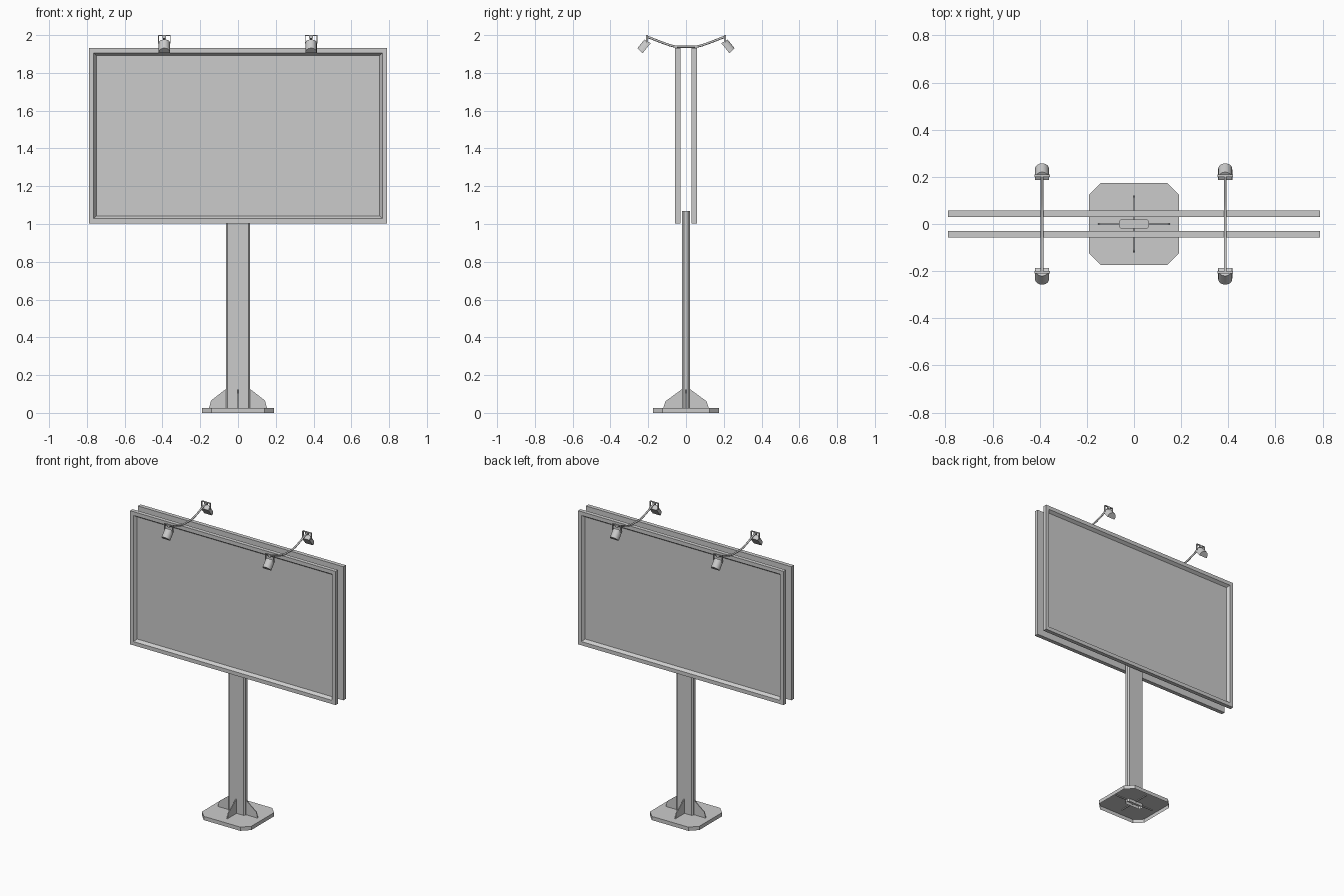
import bpy, bmesh, math
from mathutils import Vector

if "Cube" in bpy.data.objects:
    bpy.data.objects.remove(bpy.data.objects["Cube"])


def make(name, verts, faces, smooth=False):
    mesh = bpy.data.meshes.new(name)
    mesh.from_pydata([tuple(v) for v in verts], [], faces)
    bm = bmesh.new()
    bm.from_mesh(mesh)
    bmesh.ops.recalc_face_normals(bm, faces=bm.faces)
    bm.to_mesh(mesh)
    bm.free()
    ob = bpy.data.objects.new(name, mesh)
    bpy.context.collection.objects.link(ob)
    if smooth:
        select(ob)
        bpy.ops.object.shade_smooth_by_angle(angle=math.radians(40))
    return ob


def select(ob):
    bpy.ops.object.select_all(action='DESELECT')
    ob.select_set(True)
    bpy.context.view_layer.objects.active = ob


def loft(name, rings, cap_start=True, cap_end=True, smooth=False):
    """Bridge equal-length closed rings, with optional end caps."""
    n = len(rings[0])
    verts = [v for r in rings for v in r]
    faces = [(k * n + i, k * n + (i + 1) % n, (k + 1) * n + (i + 1) % n, (k + 1) * n + i)
             for k in range(len(rings) - 1) for i in range(n)]
    if cap_start:
        faces.append(tuple(reversed(range(n))))
    if cap_end:
        faces.append(tuple(range(len(verts) - n, len(verts))))
    return make(name, verts, faces, smooth)


def box(name, lo, hi):
    ring = [(lo[0], lo[1]), (hi[0], lo[1]), (hi[0], hi[1]), (lo[0], hi[1])]
    return loft(name, [[(x, y, z) for x, y in ring] for z in (lo[2], hi[2])])


def chamfered(hx, hy, c, z):
    return [(hx, -hy + c, z), (hx, hy - c, z), (hx - c, hy, z), (-hx + c, hy, z),
            (-hx, hy - c, z), (-hx, -hy + c, z), (-hx + c, -hy, z), (hx - c, -hy, z)]


# Base plate and post, both hollow and open underneath
loft("base_plate", [chamfered(0.19, 0.175, 0.05, z) for z in (0, 0.026)], cap_start=False)
loft("post", [chamfered(0.064, 0.02, 0.009, z) for z in (0.005, 1.07)], cap_start=False)

# Four gussets around the foot of the post
T = 0.003
for side, s in (("right", 1), ("left", -1)):
    prof = [(0.055, 0.02), (0.155, 0.02), (0.143, 0.065), (0.066, 0.125), (0.055, 0.125)]
    loft("gusset_" + side, [[(s * a, t, z) for a, z in prof] for t in (-T, T)])
for side, s in (("back", 1), ("front", -1)):
    prof = [(0.015, 0.02), (0.122, 0.02), (0.108, 0.062), (0.022, 0.125), (0.015, 0.125)]
    loft("gusset_" + side, [[(t, s * a, z) for a, z in prof] for t in (-T, T)])


# Two display panels, each with a flat rim and a sloped recess
def rect(inset, y):
    x, z0, z1 = 0.79 - inset, 1.003 + inset, 1.932 - inset
    return [(-x, y, z0), (x, y, z0), (x, y, z1), (-x, y, z1)]


for side, s in (("front", -1), ("back", 1)):
    loft("panel_" + side, [rect(0, s * 0.029), rect(0, s * 0.057),
                           rect(0.026, s * 0.057), rect(0.04, s * 0.037)])

# Lamp arms: bent tubes crossing both panels
half = [(0.207, 1.992), (0.13, 1.962), (0.085, 1.946), (0.06, 1.94), (0.035, 1.938)]
path = half + [(-y, z) for y, z in reversed(half)]
for xname, cx in (("left", -0.39), ("right", 0.387)):
    cu = bpy.data.curves.new("lamp_arm_" + xname, 'CURVE')
    cu.dimensions = '3D'
    cu.bevel_depth = 0.006
    cu.bevel_resolution = 2
    cu.use_fill_caps = True
    sp = cu.splines.new('POLY')
    sp.points.add(len(path) - 1)
    for p, (y, z) in zip(sp.points, path):
        p.co = (cx, y, z, 1)
    arm = bpy.data.objects.new("lamp_arm_" + xname, cu)
    bpy.context.collection.objects.link(arm)
    select(arm)
    bpy.ops.object.convert(target='MESH')

    for yname, s in (("front", -1), ("back", 1)):
        tag = f"_{yname}_{xname}"
        # Half-round lamp head, flat side aimed at the panel
        A = Vector((cx, s * 0.187, 1.957))
        U = Vector((0, s * 0.63, -0.777))
        N = Vector((0, s * 0.777, 0.63))
        X = Vector((1, 0, 0))
        rings = []
        for end, slope in ((0, 0.15), (0.068, -0.1)):
            ring = []
            for i in range(17):
                t = math.pi * i / 16
                d = 0.038 * math.sin(t) ** 0.8 if 0 < i < 16 else 0
                ring.append(A + X * 0.03 * math.cos(t) + N * d + U * (end + slope * d))
            rings.append(ring)
        loft("lamp_head" + tag, rings, smooth=True)

        # Yoke holding the head
        y0, y1 = sorted((s * 0.2, s * 0.211))
        box("yoke_bar" + tag, (cx - 0.033, y0, 1.996), (cx + 0.033, y1, 2.0))
        for side, q in (("a", -1), ("b", 1)):
            x0, x1 = sorted((cx + q * 0.029, cx + q * 0.033))
            box(f"yoke_strap_{side}" + tag, (x0, y0, 1.955), (x1, y1, 1.996))
        box("yoke_clamp" + tag, (cx - 0.01, y0, 1.982), (cx + 0.01, y1, 1.997))
